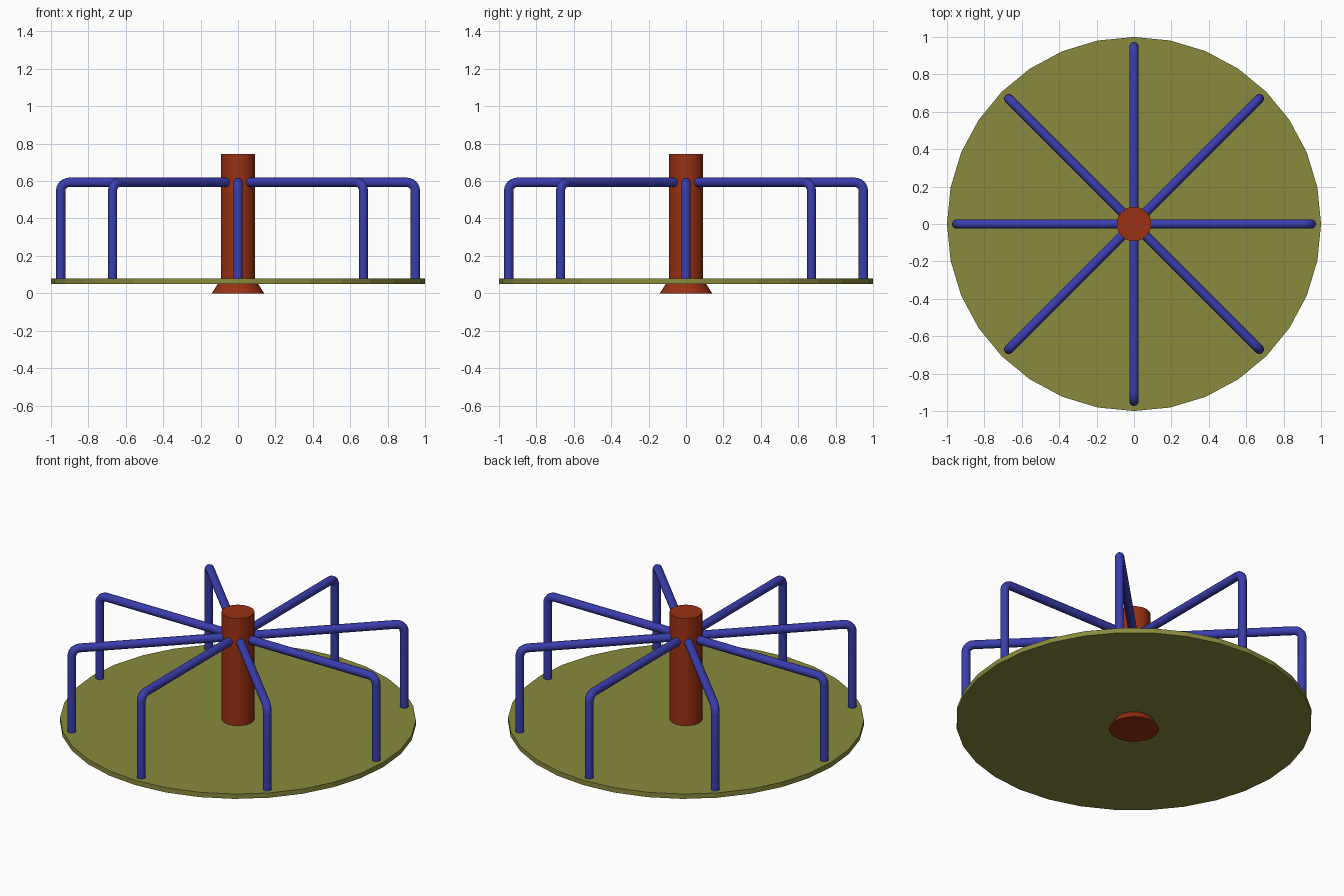
import bpy, bmesh, math
from mathutils import Matrix

if "Cube" in bpy.data.objects:
    bpy.data.objects.remove(bpy.data.objects["Cube"])


def material(name, rgb):
    m = bpy.data.materials.new(name)
    m.diffuse_color = (*rgb, 1)
    m.use_nodes = True
    m.node_tree.nodes["Principled BSDF"].inputs["Base Color"].default_value = m.diffuse_color
    return m


OLIVE = material("olive deck paint", (0.25, 0.255, 0.046))
RED = material("rust red paint", (0.32, 0.03, 0.006))
BLUE = material("blue rail paint", (0.042, 0.048, 0.42))


def add_object(name, mesh, mat, smooth):
    if not mesh.materials:
        mesh.materials.append(mat)
    if smooth:
        mesh.shade_smooth()
        mesh.set_sharp_from_angle(angle=math.radians(35))
    ob = bpy.data.objects.new(name, mesh)
    bpy.context.collection.objects.link(ob)
    return ob


def cylinder(name, r_bottom, r_top, z0, z1, sides, mat, smooth):
    bm = bmesh.new()
    bmesh.ops.create_cone(bm, cap_ends=True, segments=sides,
                          radius1=r_bottom, radius2=r_top, depth=z1 - z0,
                          matrix=Matrix.Translation((0, 0, (z0 + z1) / 2)))
    mesh = bpy.data.meshes.new(name)
    bm.to_mesh(mesh)
    bm.free()
    return add_object(name, mesh, mat, smooth)


# Round deck, centre post and flared foot
cylinder("deck", 1.0, 1.0, 0.05, 0.08, 32, OLIVE, False)
cylinder("centre_post", 0.092, 0.092, 0.06, 0.745, 32, RED, True)
cylinder("post_foot", 0.14, 0.098, 0.0, 0.065, 32, RED, True)

# Bent handrail: out from the post, round the corner, down to the deck
REACH, HEIGHT, BEND, PIPE = 0.948, 0.593, 0.045, 0.025
path = [(0.06, HEIGHT)]
for i in range(7):
    a = math.pi / 2 * (1 - i / 6)
    path.append((REACH - BEND + BEND * math.cos(a),
                 HEIGHT - BEND + BEND * math.sin(a)))
path.append((REACH, 0.075))

curve = bpy.data.curves.new("handrail_path", 'CURVE')
curve.dimensions = '3D'
curve.bevel_depth = PIPE
curve.bevel_resolution = 4
curve.use_fill_caps = True
spline = curve.splines.new('POLY')
spline.points.add(len(path) - 1)
for p, (x, z) in zip(spline.points, path):
    p.co = (x, 0, z, 1)
helper = bpy.data.objects.new("handrail_path", curve)
bpy.context.collection.objects.link(helper)
depsgraph = bpy.context.evaluated_depsgraph_get()
rail_mesh = bpy.data.meshes.new_from_object(helper.evaluated_get(depsgraph))
bpy.data.objects.remove(helper)
rail_mesh.materials.clear()

# Eight handrails around the post
for i in range(8):
    rail = add_object(f"handrail_{i + 1}", rail_mesh, BLUE, True)
    rail.rotation_euler.z = i * math.pi / 4
